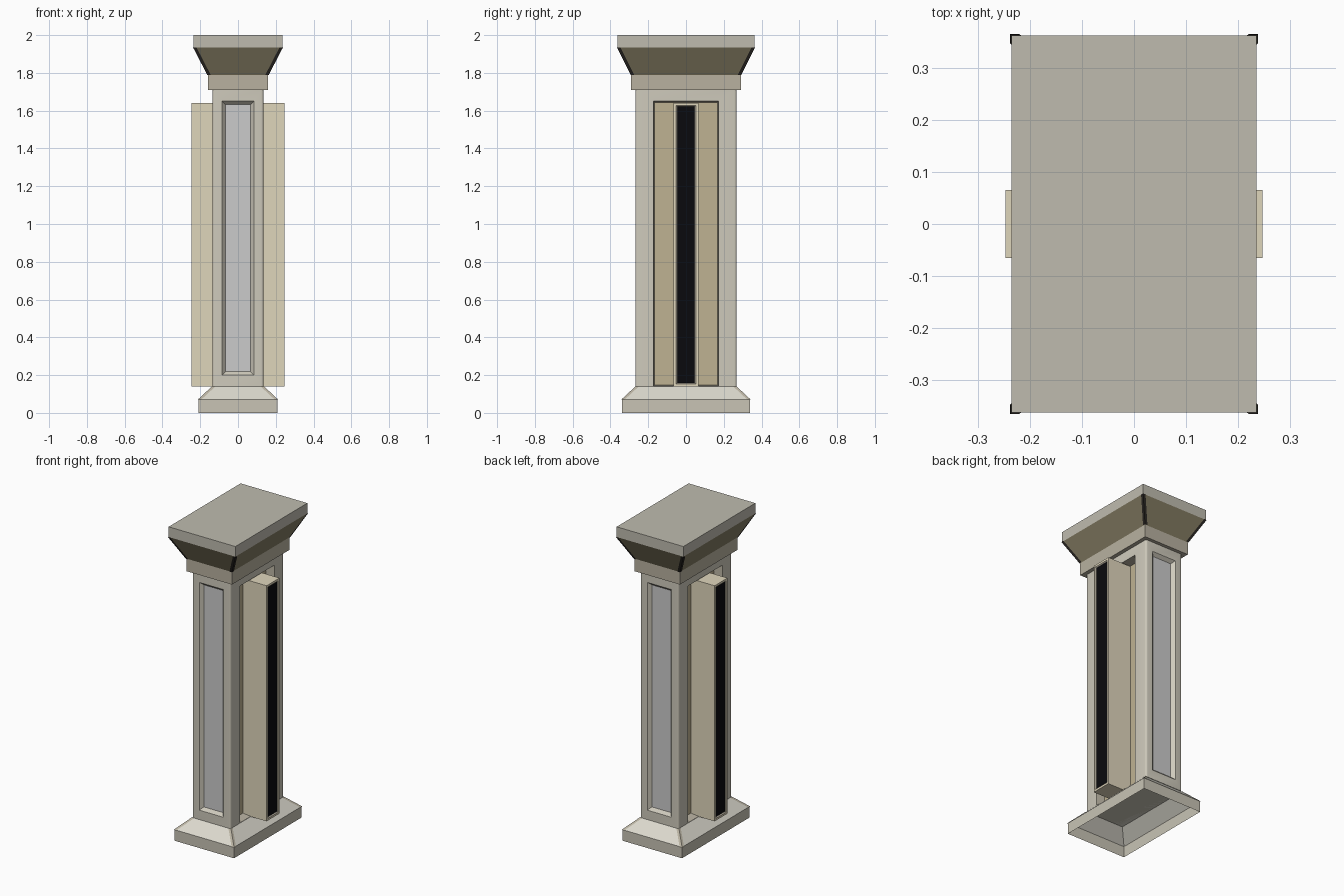
import bpy, bmesh
from mathutils import Vector

if "Cube" in bpy.data.objects:
    bpy.data.objects.remove(bpy.data.objects["Cube"])


def material(name, rgb):
    m = bpy.data.materials.new(name)
    m.diffuse_color = (*rgb, 1)
    m.use_nodes = True
    m.node_tree.nodes["Principled BSDF"].inputs["Base Color"].default_value = m.diffuse_color
    return m


BLACK = material("black", (0.003, 0.003, 0.004))
STRIP = material("dark_strip", (0.025, 0.022, 0.018))
BASE = material("base_stone", (0.58, 0.55, 0.46))
SLOPE = material("base_slope_stone", (0.72, 0.70, 0.62))
SHAFT = material("shaft_stone", (0.62, 0.59, 0.50))
PANEL = material("grey_panel", (0.74, 0.74, 0.73))
NICHE = material("niche_tan", (0.52, 0.45, 0.29))
LIP = material("lip_stone", (0.50, 0.46, 0.37))
PILASTER = material("pilaster_tan", (0.74, 0.67, 0.50))
COLLAR = material("collar_stone", (0.48, 0.44, 0.35))
FLARE = material("flare_brown", (0.24, 0.21, 0.13))
SLAB = material("slab_stone", (0.52, 0.50, 0.43))


def finish(bm, name, mats=(), smooth=False):
    bm.normal_update()
    mesh = bpy.data.meshes.new(name)
    bm.to_mesh(mesh)
    bm.free()
    ob = bpy.data.objects.new(name, mesh)
    bpy.context.collection.objects.link(ob)
    for m in mats:
        mesh.materials.append(m)
    if smooth:
        bpy.ops.object.select_all(action='DESELECT')
        ob.select_set(True)
        bpy.context.view_layer.objects.active = ob
        bpy.ops.object.shade_smooth_by_angle(angle=0.5)
    return ob


def stack(name, levels, mats, bottom=True):
    """Rectangular rings (half x, half y, z); each band takes the next material."""
    bm = bmesh.new()
    rings = [[bm.verts.new((sx * x, sy * y, z))
              for sx, sy in ((-1, -1), (1, -1), (1, 1), (-1, 1))] for x, y, z in levels]
    for k, (a, b) in enumerate(zip(rings, rings[1:])):
        for i in range(4):
            j = (i + 1) % 4
            bm.faces.new((a[i], a[j], b[j], b[i])).material_index = min(k, len(mats) - 1)
    bm.faces.new(rings[-1]).material_index = len(mats) - 1
    if bottom:
        bm.faces.new(rings[0][::-1])
    return finish(bm, name, mats)


def box(bm, lo, hi):
    lo, hi = Vector(lo), Vector(hi)
    for v in bmesh.ops.create_cube(bm, size=1)["verts"]:
        v.co = (lo + hi) / 2 + v.co * (hi - lo)


def place(face, axis, half, z0, z1):
    """Snap a rectangular wall face to the given half width and heights."""
    mid = face.calc_center_median().z
    for v in face.verts:
        v.co[axis] = half if v.co[axis] > 0 else -half
        v.co.z = z1 if v.co.z > mid else z0


def recess(bm, normal, half, z0, z1, depth, lip, panel_mat, lip_mat):
    """Sink a panel with sloping sides into the wall facing the normal."""
    n = Vector(normal)
    bm.normal_update()
    face = max((f for f in bm.faces if f.normal.dot(n) > 0.99), key=lambda f: f.calc_area())
    axis = 1 if n.x else 0
    bmesh.ops.inset_region(bm, faces=[face], thickness=0.01)
    place(face, axis, half, z0, z1)
    sides = bmesh.ops.inset_region(bm, faces=[face], thickness=0.01)["faces"]
    place(face, axis, half - lip, z0 + lip, z1 - lip)
    for f in sides:
        f.material_index = lip_mat
    face.material_index = panel_mat
    for v in face.verts:
        v.co -= n * depth


def corner_strips(name, low, high, mats):
    """Thin folded strips along the four sloping corners."""
    bm = bmesh.new()
    w, o = 0.018, 0.003
    for sx in (-1, 1):
        for sy in (-1, 1):
            rows = []
            for x, y, z in (low, high):
                x, y = x + o, y + o
                rows.append([bm.verts.new((sx * px, sy * py, z))
                             for px, py in ((x - w, y), (x, y), (x, y - w))])
            a, b = rows
            for i in range(2):
                q = (a[i], a[i + 1], b[i + 1], b[i])
                bm.faces.new(q if sx * sy < 0 else q[::-1])
    return finish(bm, name, mats)


# Base: open underneath, sloping up to the shaft
stack("base", [(0.21, 0.34, 0), (0.21, 0.34, 0.07), (0.135, 0.265, 0.14)],
      (BASE, SLOPE), bottom=False)
corner_strips("base_corner_strips", (0.21, 0.34, 0.07), (0.135, 0.265, 0.14), (LIP,))

# Shaft: softened corners, shallow front and back panels, deep side niches
bm = bmesh.new()
box(bm, (-0.135, -0.268, 0.14), (0.135, 0.268, 1.71))
uprights = [e for e in bm.edges if abs(e.verts[0].co.z - e.verts[1].co.z) > 1]
bmesh.ops.bevel(bm, geom=uprights, offset=0.012, segments=4, profile=0.5, affect='EDGES')
for s in (-1, 1):
    recess(bm, (0, s, 0), 0.085, 0.20, 1.65, 0.02, 0.018, 1, 0)
    recess(bm, (s, 0, 0), 0.172, 0.142, 1.65, 0.055, 0.006, 2, 3)
finish(bm, "shaft", (SHAFT, PANEL, NICHE, LIP), smooth=True)

# Side pilasters with black inlaid strips
for s, side in ((-1, "left"), (1, "right")):
    bm = bmesh.new()
    box(bm, (min(s * 0.075, s * 0.247), -0.065, 0.14), (max(s * 0.075, s * 0.247), 0.065, 1.64))
    recess(bm, (s, 0, 0), 0.052, 0.153, 1.627, 0.006, 0.006, 1, 2)
    finish(bm, side + "_pilaster", (PILASTER, BLACK, LIP))

# Capital: collar, flare and top slab
stack("collar", [(0.16, 0.29, 1.71), (0.16, 0.29, 1.79)], (COLLAR,))
stack("capital", [(0.16, 0.29, 1.79), (0.235, 0.362, 1.935), (0.235, 0.362, 2.0)], (FLARE, SLAB))
corner_strips("capital_corner_strips", (0.16, 0.29, 1.79), (0.235, 0.362, 1.935), (STRIP,))
